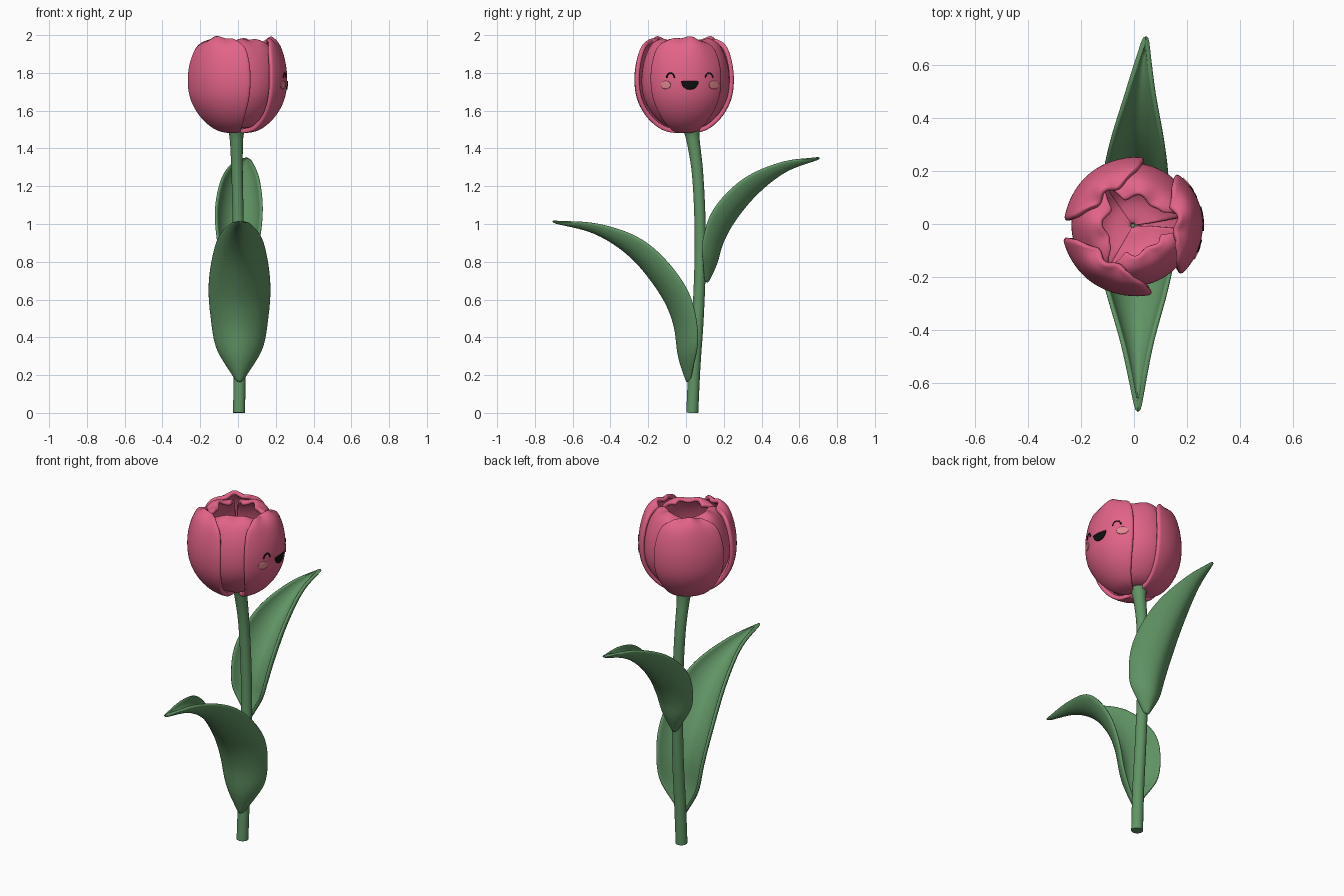
import bpy, bmesh, math
from math import sin, cos, radians, sqrt, pi

if "Cube" in bpy.data.objects:
    bpy.data.objects.remove(bpy.data.objects["Cube"])


def material(name, rgb):
    m = bpy.data.materials.new(name)
    m.diffuse_color = (*rgb, 1)
    m.use_nodes = True
    m.node_tree.nodes["Principled BSDF"].inputs["Base Color"].default_value = m.diffuse_color
    return m


PINK = material("petal_pink", (0.76, 0.125, 0.245))
GREEN = material("leaf_green", (0.12, 0.30, 0.13))
BLACK = material("face_black", (0.005, 0.005, 0.005))
BLUSH = material("cheek_blush", (0.75, 0.24, 0.27))


def spline(pts, t):
    """Catmull-Rom sample of a list of tuples, t in 0..1."""
    n = len(pts) - 1
    i = min(int(t * n), n - 1)
    f = t * n - i
    b, c = pts[i], pts[i + 1]
    a = pts[i - 1] if i > 0 else [2 * p - q for p, q in zip(b, c)]
    d = pts[i + 2] if i + 2 <= n else [2 * q - p for p, q in zip(b, c)]
    return [0.5 * (2 * q + (r - p) * f + (2 * p - 5 * q + 4 * r - s) * f * f
                   + (3 * q - p - 3 * r + s) * f ** 3)
            for p, q, r, s in zip(a, b, c, d)]


def sheet(name, fn, nu, nv, mat, thick, subdiv=1):
    """Thick smooth sheet from fn(u in -1..1, v in 0..1)."""
    bm = bmesh.new()
    g = [[bm.verts.new(fn(2 * i / nu - 1, j / nv)) for i in range(nu + 1)]
         for j in range(nv + 1)]
    for j in range(nv):
        for i in range(nu):
            f = bm.faces.new((g[j][i], g[j][i + 1], g[j + 1][i + 1], g[j + 1][i]))
            f.smooth = True
    bmesh.ops.remove_doubles(bm, verts=bm.verts, dist=1e-5)
    me = bpy.data.meshes.new(name)
    bm.to_mesh(me)
    bm.free()
    me.materials.append(mat)
    ob = bpy.data.objects.new(name, me)
    bpy.context.collection.objects.link(ob)
    s = ob.modifiers.new("thickness", 'SOLIDIFY')
    s.thickness, s.offset = thick, 0
    if subdiv:
        ob.modifiers.new("round", 'SUBSURF').levels = subdiv
        ob.modifiers["round"].render_levels = subdiv
    return ob


def tube(name, pts, radius, mat, radii=None, bevel_res=8):
    cu = bpy.data.curves.new(name, 'CURVE')
    cu.dimensions = '3D'
    cu.bevel_depth, cu.bevel_resolution = radius, bevel_res
    cu.use_fill_caps = True
    sp = cu.splines.new('POLY')
    sp.points.add(len(pts) - 1)
    for k, p in enumerate(pts):
        sp.points[k].co = (*p, 1)
        sp.points[k].radius = radii[k] if radii else 1
    sp.use_smooth = True
    cu.materials.append(mat)
    ob = bpy.data.objects.new(name, cu)
    bpy.context.collection.objects.link(ob)
    return ob


# Stem: gently bowed, flared under the bloom
STEM = [(0.006, 0.033, 0, 1), (0.008, 0.045, 0.25, 1), (0.008, 0.063, 0.5, .97),
        (0.004, 0.075, 0.8, .95), (0, 0.073, 1.05, .93), (-0.005, 0.06, 1.28, .95),
        (-0.008, 0.038, 1.44, 1.1), (-0.008, 0.03, 1.5, 1.4)]
path = [spline(STEM, k / 40) for k in range(41)]
tube("stem", [p[:3] for p in path], 0.032, GREEN, [p[3] for p in path])

# Bloom: rows are radius, height, half angle in degrees
CX, CY = -0.004, -0.006
OUTER = [(0.02, 1.49, 45), (0.11, 1.507, 42), (0.187, 1.57, 44), (0.238, 1.66, 47),
         (0.253, 1.76, 48), (0.243, 1.86, 47), (0.213, 1.945, 42), (0.163, 1.985, 25)]
INNER = [(0.006, 1.515, 62), (0.10, 1.53, 60), (0.168, 1.59, 59), (0.212, 1.67, 58),
         (0.224, 1.76, 57), (0.209, 1.86, 56), (0.168, 1.945, 54), (0.108, 1.972, 42)]


def petal(name, rows, angle, phase, size=1, flare=0):
    def fn(u, v):
        r, z, h = spline(rows, v)
        a = radians(angle + u * h)
        top = v ** 5
        r = r * size + flare * u * u * sin(pi * v) + 0.010 * top * sin(5 * u + phase)
        z += top * (0.006 * sin(6 * u + phase) - 0.02 * u * u)
        return (CX + r * cos(a), CY + r * sin(a), z)
    sheet(name, fn, 20, 24, PINK, 0.024)


for k, (ang, size, flare) in enumerate(((2, 1, -0.006), (128, .965, .006), (238, 1, .006))):
    petal(f"outer_petal_{k + 1}", OUTER, ang, k * 1.3, size, flare)
for k, ang in enumerate((68, 183, 298)):
    petal(f"inner_petal_{k + 1}", INNER, ang, k * 1.9 + 0.5, 1 - 0.015 * k)

# Face, laid on the right-hand petal
DENSE = [spline(OUTER, k / 200) for k in range(201)]


def on_petal(y, z, lift):
    r = min(DENSE, key=lambda p: abs(p[1] - z))[0] + 0.012 + lift
    dent = 0.006 * ((y - CY) / 0.19) ** 2
    return (CX + sqrt((r - dent) ** 2 - (y - CY) ** 2), y, z)


FACE_Y = 0.02
sheet("mouth", lambda u, v: on_petal(FACE_Y + 0.046 * sin(u * pi / 2),
                                     1.757 - 0.046 * v * cos(u * pi / 2), 0.001),
      16, 5, BLACK, 0.006, 0)
for side, label in ((-1, "left"), (1, "right")):
    ey = FACE_Y + side * 0.102
    arc = [on_petal(ey + 0.020 * cos(a), 1.773 + 0.026 * sin(a), -0.001)
           for a in (pi * k / 12 for k in range(13))]
    tube(f"{label}_eye", arc, 0.004, BLACK, bevel_res=2)
    cy = FACE_Y + side * 0.127
    sheet(f"{label}_cheek",
          lambda u, v: on_petal(cy + 0.026 * sin(u * pi / 2),
                                1.736 + 0.021 * (2 * v - 1) * cos(u * pi / 2), 0.001),
          14, 6, BLUSH, 0.006, 0)


# Leaves: rows are x, y, z of the midrib, half width, cupping depth
def leaf(name, rows, side):
    def fn(u, v):
        x, y, z, w, d = spline(rows, v)
        p, q = spline(rows, max(v - 0.01, 0)), spline(rows, min(v + 0.01, 1))
        ty, tz = q[1] - p[1], q[2] - p[2]
        n = math.hypot(ty, tz)
        ny, nz = -side * tz / n, side * ty / n
        w, d = max(w, 0.003), max(d, 0)
        lift = d * abs(u) ** 1.7
        return (x + w * sin(u * 1.25) / sin(1.25), y + ny * lift, z + nz * lift)
    sheet(name, fn, 16, 28, GREEN, 0.018)


leaf("lower_leaf", [(.008, .01, .162, .008, .015), (.008, -.035, .3, .107, .095),
                    (.008, -.06, .47, .148, .12), (.008, -.13, .63, .159, .132),
                    (.01, -.285, .825, .122, .11), (.012, -.48, .955, .053, .05),
                    (.015, -.71, 1.015, .002, 0)], -1)
leaf("upper_leaf", [(0, .11, .69, .006, .015), (0, .157, .79, .078, .075),
                    (.002, .19, .9, .112, .105), (.005, .255, 1.02, .122, .125),
                    (.012, .375, 1.165, .098, .105), (.025, .53, 1.285, .048, .05),
                    (.045, .71, 1.352, .002, 0)], 1)
